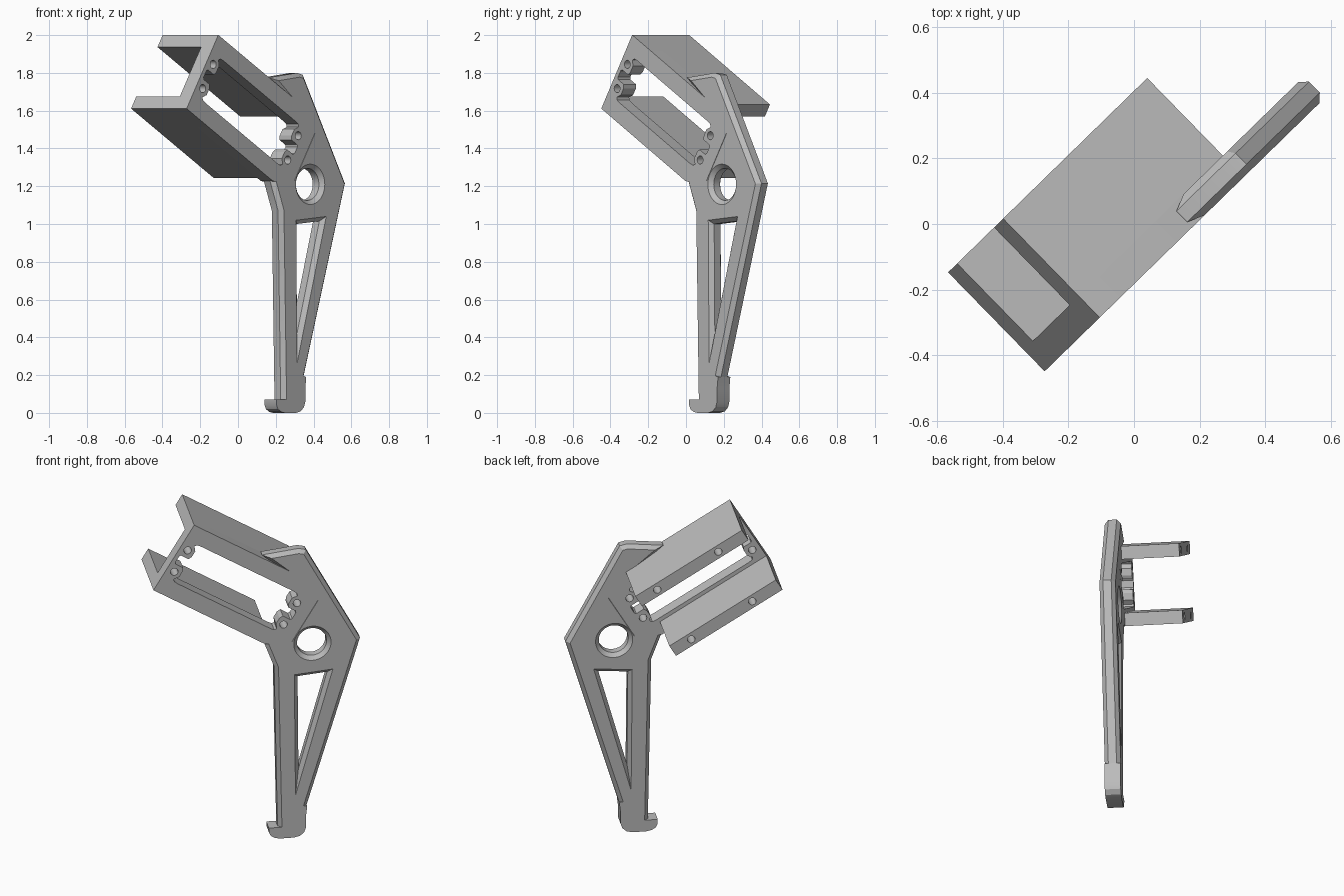
import bpy
import bmesh
from math import sin, cos, pi, radians
from mathutils import Matrix

old = bpy.data.objects.get("Cube")
if old:
    bpy.data.objects.remove(old, do_unlink=True)

grey = bpy.data.materials.new("plain grey")
grey.use_nodes = True
grey.diffuse_color = (0.5, 0.5, 0.5, 1)
grey.node_tree.nodes["Principled BSDF"].inputs["Base Color"].default_value = (0.5, 0.5, 0.5, 1)

# The bracket is a flat design standing upright and turned about z
YAW = radians(44.3)
U = (cos(YAW), sin(YAW), 0)
N = (sin(YAW), -cos(YAW), 0)
FRAME = Matrix((U, (0, 0, 1), N)).transposed().to_4x4()

BACK, FRONT, REAR = 0.04, 0.131, -0.29   # depths along the plate normal
TILT = radians(31)                       # slope of the motor mount
WIDTH, WALL, LENGTH = 0.455, 0.075, 0.715


def mount(t, s):
    """Point t along and s across the sloping mount."""
    return (-0.508 + t * cos(TILT) + s * sin(TILT),
            1.611 - t * sin(TILT) + s * cos(TILT))


def circle(centre, r, n=16):
    return [(centre[0] + r * cos(2 * pi * i / n), centre[1] + r * sin(2 * pi * i / n))
            for i in range(n)]


def plate(name, loops, n0, n1, chamfer=0.0):
    """Extrude an outline with holes from n0 to n1, chamfering its rims."""
    curve = bpy.data.curves.new(name, 'CURVE')
    curve.dimensions = '2D'
    curve.fill_mode = 'BOTH'
    curve.extrude = (n1 - n0) / 2 - chamfer
    curve.bevel_depth = chamfer
    curve.bevel_resolution = 0
    curve.offset = -chamfer
    for loop in loops:
        sp = curve.splines.new('POLY')
        sp.points.add(len(loop) - 1)
        for p, (x, y) in zip(sp.points, loop):
            p.co = (x, y, 0, 1)
        sp.use_cyclic_u = True
    temp = bpy.data.objects.new(name + "_outline", curve)
    bpy.context.collection.objects.link(temp)
    deps = bpy.context.evaluated_depsgraph_get()
    mesh = bpy.data.meshes.new_from_object(temp.evaluated_get(deps))
    bpy.data.objects.remove(temp, do_unlink=True)

    bm = bmesh.new()
    bm.from_mesh(mesh)
    bmesh.ops.remove_doubles(bm, verts=bm.verts, dist=0.0003)
    bmesh.ops.recalc_face_normals(bm, faces=bm.faces)
    bm.transform(FRAME @ Matrix.Translation((0, 0, (n0 + n1) / 2)))
    bm.to_mesh(mesh)
    bm.free()
    mesh.materials.clear()
    mesh.materials.append(grey)
    obj = bpy.data.objects.new(name, mesh)
    bpy.context.collection.objects.link(obj)
    bpy.ops.object.select_all(action='DESELECT')
    obj.select_set(True)
    bpy.context.view_layer.objects.active = obj
    bpy.ops.object.shade_smooth_by_angle(angle=radians(25))
    return obj


# Leg: chamfered plate with a round hole and a triangular window
leg_outline = [
    (0.21, 0.045), (0.19, 1.07), mount(0.745, 0),
    mount(0.73, 0.05), mount(0.86, 0.1), mount(0.86, 0.36), mount(0.72, 0.42),
    (0.12, 1.775), (0.33, 1.80), (0.372, 1.79),
    (0.684, 1.215), (0.377, 0.19), (0.34, 0.045)]
window = [(0.325, 1.0), (0.495, 1.015), (0.33, 0.42)]
plate("leg", [leg_outline, circle((0.407, 1.21), 0.085, 40), window],
      BACK, FRONT, 0.022)

# Foot: rounded toe with a small hook
foot = [(0.156, 0.07), (0.158, 0.04), (0.168, 0.02), (0.19, 0.006), (0.22, 0),
        (0.30, 0), (0.335, 0.008), (0.36, 0.03), (0.37, 0.06), (0.37, 0.13),
        (0.377, 0.19), (0.34, 0.2), (0.24, 0.07)]
plate("foot", [foot], BACK, FRONT)

# Motor mount face: slot with a notch at each end, and four screw holes
quarter = [(0.31, 0.13), (0.335, 0.127), (0.345, 0.115), (0.335, 0.102),
           (0.325, 0.09), (0.325, 0.05), (0.335, 0.03), (0.385, 0.03), (0.392, 0.02)]
half = quarter + [(t, -s) for t, s in reversed(quarter)]
slot = half + [(-t, s) for t, s in reversed(half)]
MID_T, MID_S = 0.415, WIDTH / 2
slot = [mount(MID_T + t, MID_S + s) for t, s in slot]
screws = [circle(mount(MID_T + i * 0.367, MID_S + j * 0.075), 0.022)
          for i in (-1, 1) for j in (-1, 1)]
face = [mount(0, 0), mount(0.745, 0), mount(0.88, 0.06), mount(0.88, 0.43),
        mount(0.705, WIDTH), mount(0, WIDTH)]
plate("mount_face", [face, slot] + screws, BACK, FRONT)

# Flanges behind the mount, with blind screw holes in their rear edges
for name, s in (("lower", 0), ("upper", WIDTH - WALL)):
    bar = [mount(0, s), mount(LENGTH, s), mount(LENGTH, s + WALL), mount(0, s + WALL)]
    holes = [circle(mount(t, s + WALL / 2), 0.022) for t in (0.18, 0.59)]
    plate(name + "_flange", [bar], REAR + 0.14, BACK)
    plate(name + "_flange_tip", [bar] + holes, REAR, REAR + 0.14)
